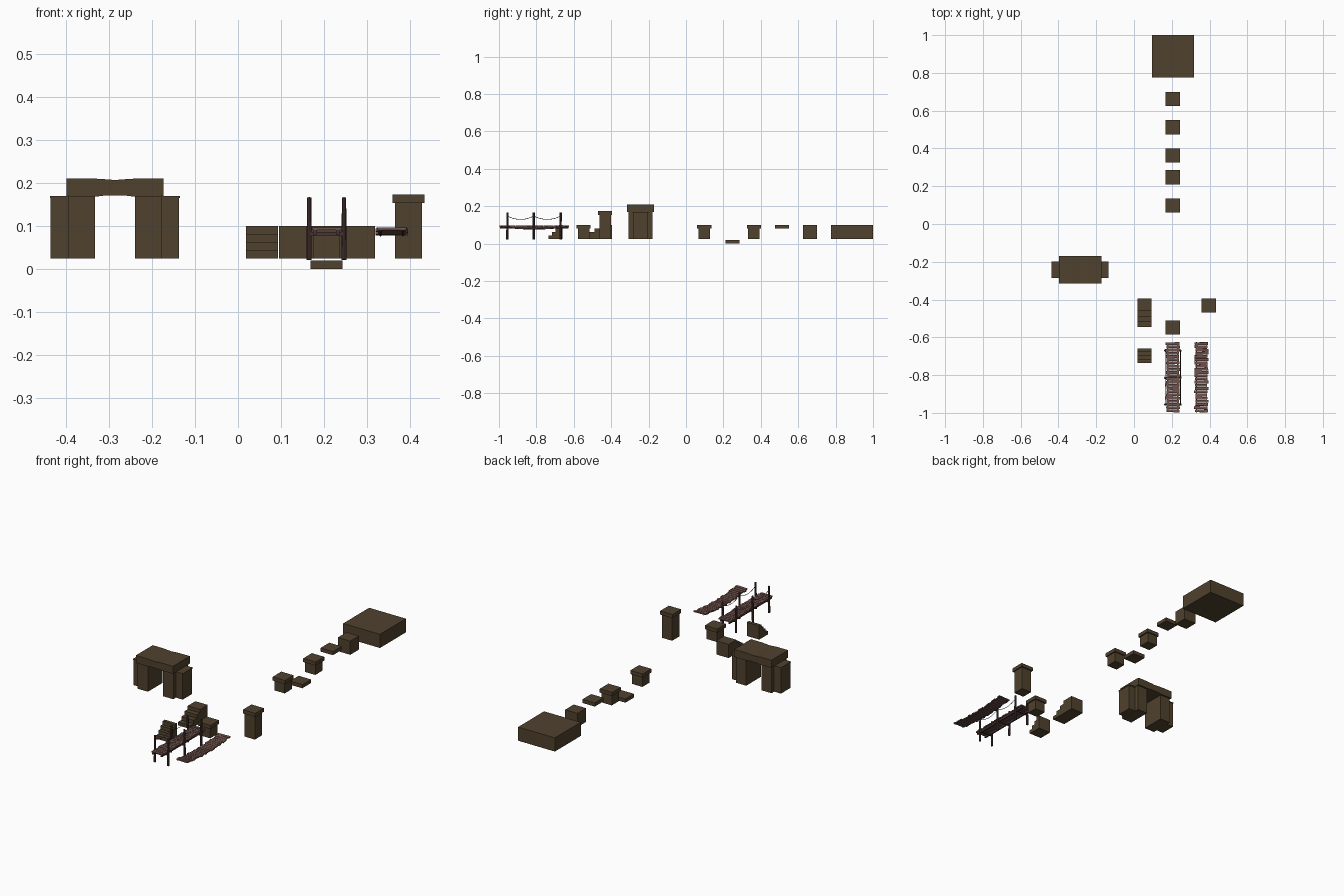
import bpy, bmesh, math, random
from mathutils import Matrix, Vector

if "Cube" in bpy.data.objects:
    bpy.data.objects.remove(bpy.data.objects["Cube"])

random.seed(4)


def material(name, rgb):
    m = bpy.data.materials.new(name)
    m.diffuse_color = (*rgb, 1)
    m.use_nodes = True
    m.node_tree.nodes["Principled BSDF"].inputs["Base Color"].default_value = m.diffuse_color
    return m


STONE = material("brown stone", (0.080, 0.054, 0.027))
PLANK = material("reddish plank wood", (0.160, 0.085, 0.072))
POST = material("dark post wood", (0.065, 0.036, 0.033))
ROPE = material("dark rope", (0.060, 0.045, 0.036))


def finish(name, bm, mat):
    bmesh.ops.recalc_face_normals(bm, faces=bm.faces)
    me = bpy.data.meshes.new(name)
    bm.to_mesh(me)
    bm.free()
    me.materials.append(mat)
    ob = bpy.data.objects.new(name, me)
    bpy.context.collection.objects.link(ob)
    return ob


def add_box(bm, x0, x1, y0, y1, z0, z1, rot=None):
    c = Vector(((x0 + x1) / 2, (y0 + y1) / 2, (z0 + z1) / 2))
    m = Matrix.Translation(c) @ (rot or Matrix()) @ Matrix.Diagonal((x1 - x0, y1 - y0, z1 - z0, 1))
    bmesh.ops.create_cube(bm, size=1, matrix=m)


def boxes(name, mat, *dims):
    bm = bmesh.new()
    for d in dims:
        add_box(bm, *d)
    return finish(name, bm, mat)


def extrude(name, mat, pts, offset):
    """Closed profile of 3D points swept along an offset."""
    bm = bmesh.new()
    f = bm.faces.new([bm.verts.new(p) for p in pts])
    r = bmesh.ops.extrude_face_region(bm, geom=[f])
    bmesh.ops.translate(bm, vec=offset, verts=[v for v in r["geom"] if isinstance(v, bmesh.types.BMVert)])
    return finish(name, bm, mat)


def capped_pillar(name, x, y, top):
    h, i = 0.0375, 0.031
    boxes(name, STONE, (x - i, x + i, y - i, y + i, 0.025, top - 0.02),
          (x - h, x + h, y - h, y + h, top - 0.02, top))


def stairs(name, x0, x1, y0, y1, run):
    """Four steps rising towards +y, the last one filling up to y1."""
    rise = 0.0188
    pts = [(x0, y0, 0.025)]
    for i in range(4):
        pts += [(x0, y0 + i * run, 0.025 + (i + 1) * rise)]
        pts += [(x0, y0 + (i + 1) * run if i < 3 else y1, 0.025 + (i + 1) * rise)]
    pts.append((x0, y1, 0.025))
    extrude(name, STONE, pts, (x1 - x0, 0, 0))


def rope(name, a, b, sag, r=0.0015, n=10):
    cu = bpy.data.curves.new(name, "CURVE")
    cu.dimensions = "3D"
    cu.bevel_depth = r
    cu.bevel_resolution = 0
    cu.use_fill_caps = True
    sp = cu.splines.new("POLY")
    sp.points.add(n)
    for i in range(n + 1):
        t = i / n
        p = Vector(a).lerp(Vector(b), t)
        sp.points[i].co = (p.x, p.y, p.z - 4 * sag * t * (1 - t), 1)
    cu.materials.append(ROPE)
    ob = bpy.data.objects.new(name, cu)
    bpy.context.collection.objects.link(ob)


# Platform and stepping blocks
boxes("large_platform", STONE, (0.095, 0.318, 0.775, 1.0, 0.025, 0.1))
X = 0.2055
h = 0.0375
boxes("cube_block", STONE, (X - h, X + h, 0.625, 0.7, 0.025, 0.1))
boxes("high_slab", STONE, (X - h, X + h, 0.475, 0.55, 0.08, 0.1))
boxes("low_slab", STONE, (X - h, X + h, 0.21, 0.285, 0.0, 0.02))
for i, y in enumerate((0.3625, 0.0975, -0.5475)):
    capped_pillar(f"capped_block_{i}", X, y, 0.1)
capped_pillar("tall_pillar", 0.3955, -0.432, 0.173)

# Stairs
stairs("long_stairs", 0.018, 0.093, -0.545, -0.395, 0.028)
stairs("short_stairs", 0.018, 0.093, -0.735, -0.66, 0.0188)

# Stone arch: two legs mirrored about its centre, each with a side buttress
CX, CY = -0.2855, -0.243
for s, side in ((-1, "left"), (1, "right")):
    def span(a, b):
        return sorted((CX + s * a, CX + s * b))
    boxes(f"arch_leg_{side}", STONE,
          (*span(0.046, 0.108), CY - 0.064, CY + 0.064, 0.025, 0.17),
          (*span(0.108, 0.149), CY - 0.041, CY + 0.041, 0.025, 0.165),
          (*span(0.108, 0.151), CY - 0.044, CY + 0.044, 0.165, 0.169))
top = [(0.1125, 0.21), (0.05, 0.21), (0.025, 0.2085), (0, 0.2065), (-0.025, 0.2085), (-0.05, 0.21), (-0.1125, 0.21)]
under = [(-0.1125, 0.169), (-0.045, 0.168), (-0.02, 0.171), (0.02, 0.171), (0.045, 0.168), (0.1125, 0.169)]
extrude("arch_lintel", STONE, [(CX + x, CY - 0.073, z) for x, z in top + under], (0, 0.146, 0))

# Bridge decks of uneven planks
Y0, Y1, N = -0.998, -0.625, 22


def deck(name, x, half, sag):
    bm = bmesh.new()
    pitch = (Y1 - Y0) / N
    for i in range(N):
        t = (i + 0.5) / N
        z = 0.0965 - 4 * sag * t * (1 - t)
        slope = -4 * sag * (1 - 2 * t) / (Y1 - Y0)
        w = pitch * random.uniform(0.40, 0.46)
        y = Y0 + t * (Y1 - Y0)
        a, b = random.uniform(-0.005, 0.002), random.uniform(-0.005, 0.002)
        rot = Matrix.Rotation(random.uniform(-0.04, 0.04), 4, "Z") @ Matrix.Rotation(math.atan(slope), 4, "X")
        add_box(bm, x - half - a, x + half + b, y - w, y + w, z - 0.006, z, rot)
    finish(name, bm, PLANK)


deck("post_bridge_planks", X, 0.037, 0)
deck("hanging_bridge_planks", 0.3565, 0.036, 0.013)

# Supports under the decks
boxes("post_bridge_beams", POST, *[(X + s * 0.026 - 0.004, X + s * 0.026 + 0.004, Y0 + 0.004, Y1 - 0.004, 0.08, 0.0905)
                                   for s in (-1, 1)])
for s in (-1, 1):
    x = 0.3565 + s * 0.026
    rope(f"hanging_bridge_rope_{s}", (x, Y0, 0.09), (x, Y1, 0.09), 0.013, 0.002)

# Posts, cross bars and hand ropes of the post bridge
POSTS = (-0.955, -0.814, -0.67)
for s, side in ((-1, "left"), (1, "right")):
    x = X + s * 0.0405
    bm = bmesh.new()
    for y in POSTS:
        tilt = Matrix.Rotation(random.uniform(-0.02, 0.02), 4, "X")
        m = Matrix.Translation((x, y, 0.094)) @ tilt
        bmesh.ops.create_cone(bm, cap_ends=True, segments=8, radius1=0.006, radius2=0.005, depth=0.145, matrix=m)
    finish(f"bridge_posts_{side}", bm, POST)
    for i in range(2):
        rope(f"hand_rope_{side}_{i}", (x, POSTS[i], 0.147), (x, POSTS[i + 1], 0.147), 0.018)
boxes("bridge_cross_bars", POST, *[(X - 0.04, X + 0.04, y - 0.004, y + 0.004, 0.078, 0.086) for y in POSTS])
